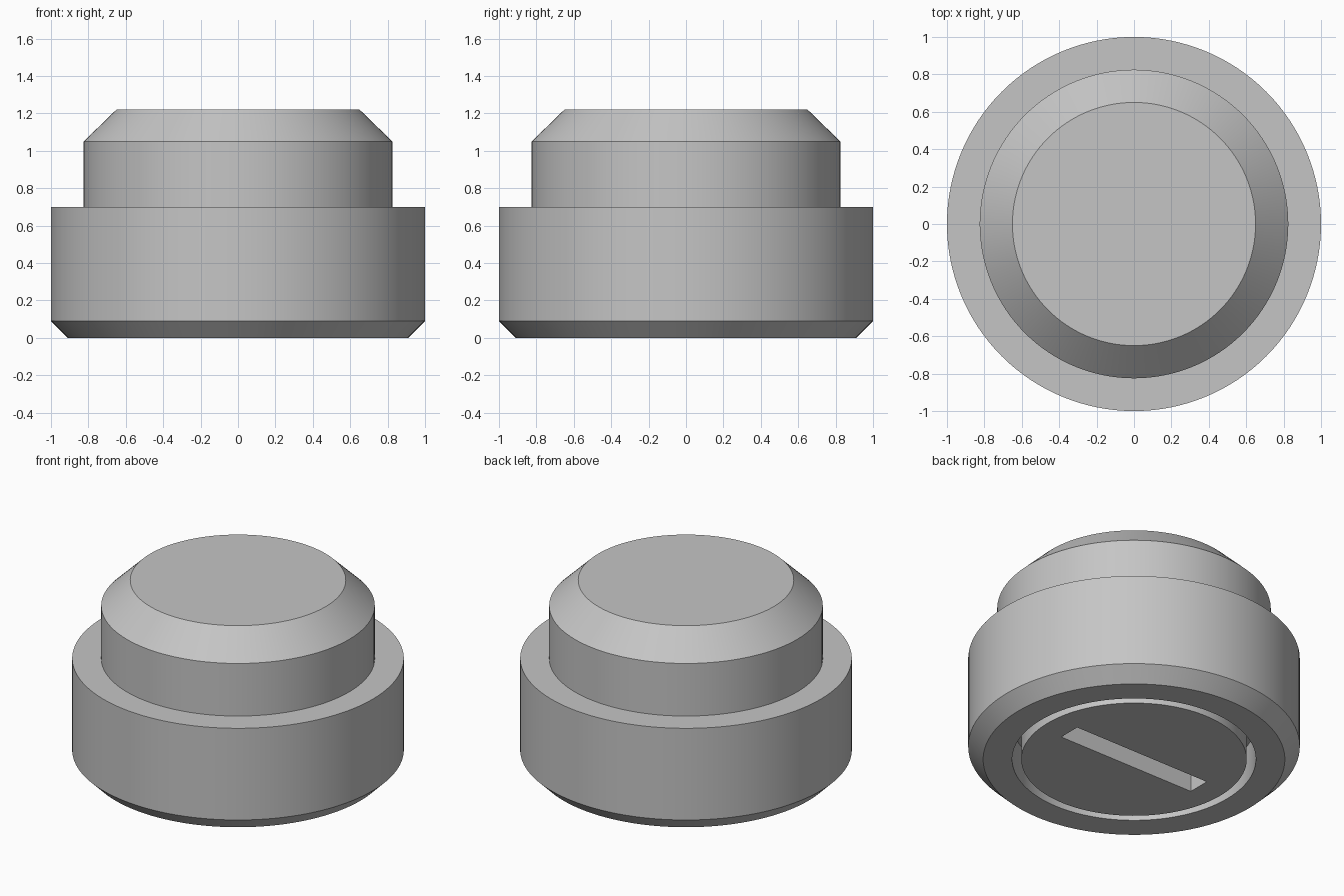
import bpy
import bmesh
import math
from mathutils import Vector

SEGMENTS = 128

default = bpy.data.objects.get("Cube")
if default:
    bpy.data.objects.remove(default, do_unlink=True)

# Single matte grey
grey = bpy.data.materials.new("light_grey")
grey.use_nodes = True
colour = (0.56, 0.56, 0.56, 1.0)
grey.diffuse_color = colour
grey.node_tree.nodes["Principled BSDF"].inputs["Base Color"].default_value = colour


def lathe(name, profile):
    """Revolve an (r, z) profile, starting and ending on the axis, about z."""
    bm = bmesh.new()
    verts = [bm.verts.new((r, 0, z)) for r, z in profile]
    edges = [bm.edges.new(pair) for pair in zip(verts, verts[1:])]
    bmesh.ops.spin(bm, geom=verts + edges, cent=(0, 0, 0), axis=(0, 0, 1),
                   angle=math.tau, steps=SEGMENTS, use_merge=False)
    bmesh.ops.remove_doubles(bm, verts=bm.verts, dist=1e-5)
    bmesh.ops.recalc_face_normals(bm, faces=bm.faces)
    mesh = bpy.data.meshes.new(name)
    bm.to_mesh(mesh)
    bm.free()
    obj = bpy.data.objects.new(name, mesh)
    bpy.context.collection.objects.link(obj)
    mesh.materials.append(grey)
    return obj


# Turned body: bottom plug, ring groove, chamfered base, stepped chamfered top
body = lathe("stepped_body", [
    (0, 0), (0.68, 0),
    (0.68, 0.25), (0.735, 0.25), (0.735, 0),
    (0.91, 0), (1, 0.09), (1, 0.70),
    (0.825, 0.70), (0.825, 1.05), (0.65, 1.22), (0, 1.22),
])

# Straight slot cut into the underside of the plug
bpy.ops.mesh.primitive_cube_add(size=1, location=(0, 0, 0))
cutter = bpy.context.object
cutter.name = "slot_cutter"
cutter.scale = Vector((1.02, 0.15, 0.32))
cutter.hide_render = True
cutter.data.materials.append(grey)

bpy.ops.object.select_all(action='DESELECT')
body.select_set(True)
bpy.context.view_layer.objects.active = body
slot = body.modifiers.new("slot", 'BOOLEAN')
slot.operation = 'DIFFERENCE'
slot.solver = 'EXACT'
slot.object = cutter
bpy.ops.object.modifier_apply(modifier=slot.name)
bpy.data.objects.remove(cutter, do_unlink=True)

bpy.ops.object.shade_smooth_by_angle(angle=math.radians(30))
